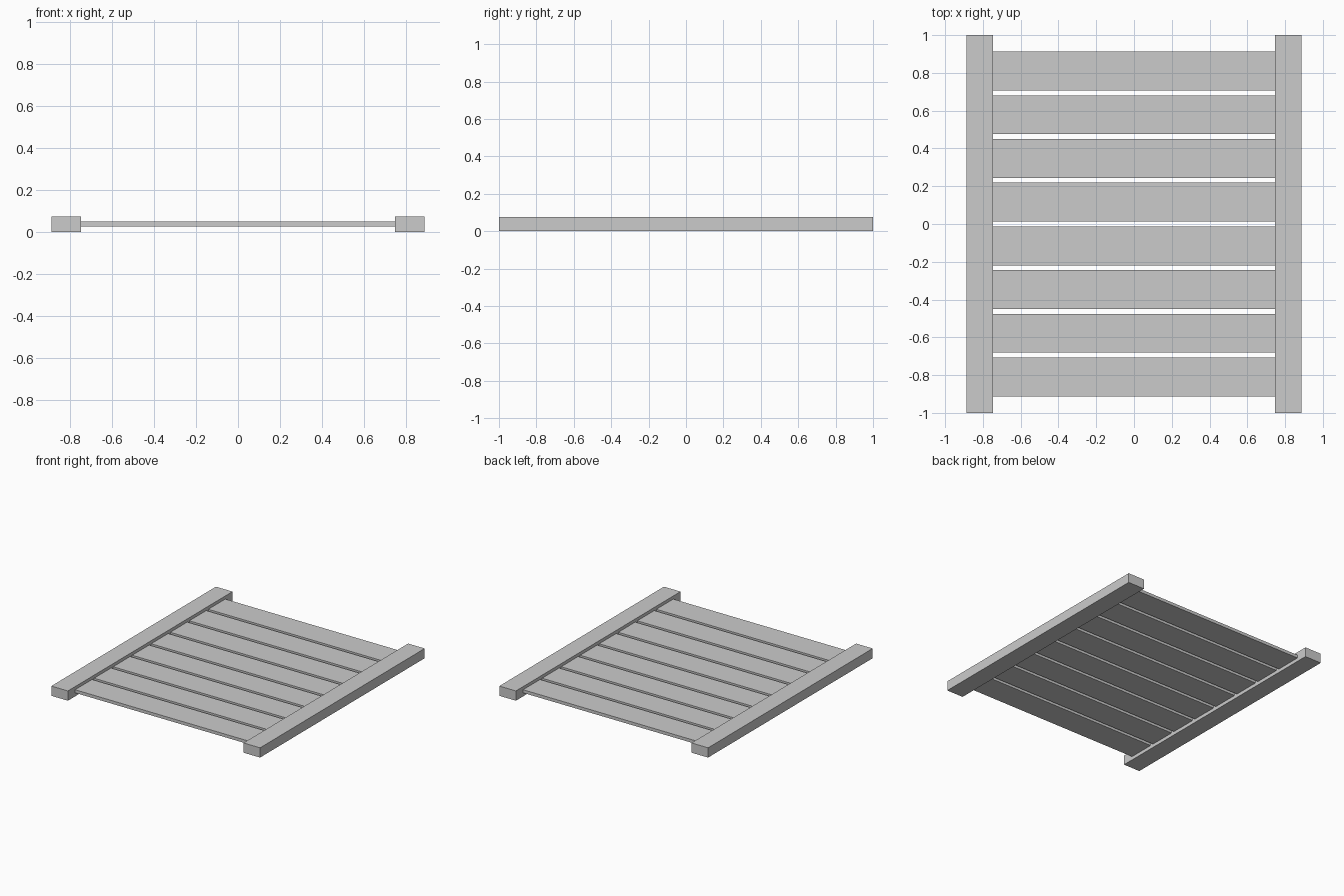
import bpy

if "Cube" in bpy.data.objects:
    bpy.data.objects.remove(bpy.data.objects["Cube"])

RAIL_IN, RAIL_OUT, RAIL_H = 0.747, 0.888, 0.075
SLAT_COUNT, SLAT_W, SLAT_PITCH = 8, 0.206, 0.2313
SLAT_Z0, SLAT_Z1 = 0.027, 0.051


def box(name, lo, hi):
    """Axis-aligned box between two corners."""
    centre = [(a + b) / 2 for a, b in zip(lo, hi)]
    bpy.ops.mesh.primitive_cube_add(size=1, location=centre)
    ob = bpy.context.object
    ob.name = name
    ob.scale = [b - a for a, b in zip(lo, hi)]
    bpy.ops.object.transform_apply(location=False, rotation=False, scale=True)
    return ob


# Side rails
box("left_rail", (-RAIL_OUT, -1, 0), (-RAIL_IN, 1, RAIL_H))
box("right_rail", (RAIL_IN, -1, 0), (RAIL_OUT, 1, RAIL_H))

# Evenly spaced slats between the rails
for i in range(SLAT_COUNT):
    y = (i - (SLAT_COUNT - 1) / 2) * SLAT_PITCH
    box(f"slat_{i + 1}", (-RAIL_IN, y - SLAT_W / 2, SLAT_Z0),
        (RAIL_IN, y + SLAT_W / 2, SLAT_Z1))
